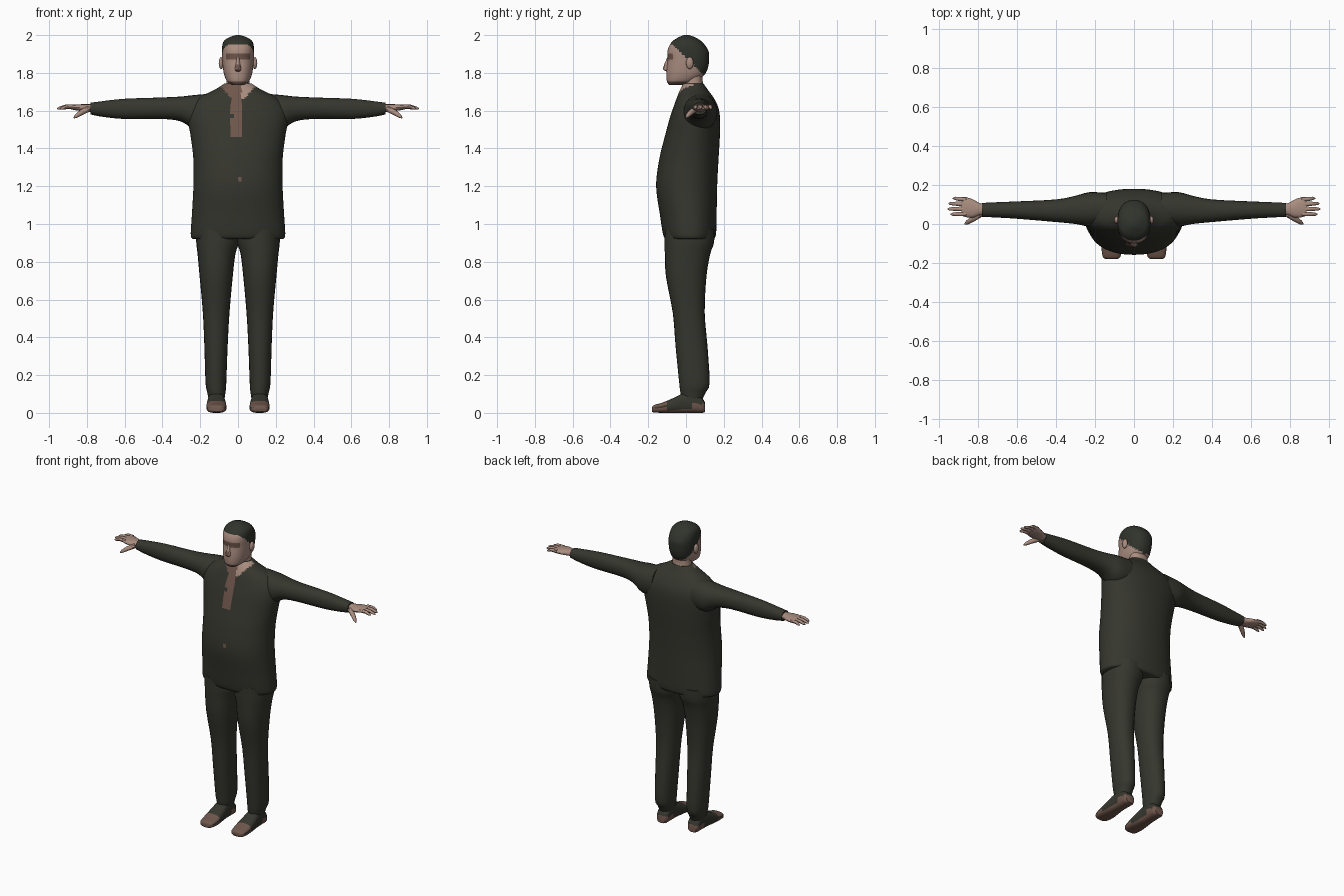
import bpy, bmesh, math
from mathutils import Vector

if "Cube" in bpy.data.objects:
    bpy.data.objects.remove(bpy.data.objects["Cube"])


def material(name, rgb):
    m = bpy.data.materials.new(name)
    m.diffuse_color = (*rgb, 1)
    m.use_nodes = True
    m.node_tree.nodes["Principled BSDF"].inputs["Base Color"].default_value = m.diffuse_color
    return m


CLOTH = material("dark olive cloth", (0.036, 0.037, 0.027))
SKIN = material("skin", (0.40, 0.265, 0.215))
BROWN = material("warm brown", (0.16, 0.095, 0.072))
HAIR = material("dark hair", (0.030, 0.033, 0.025))


def catmull(p0, p1, p2, p3, t):
    return [0.5 * (2 * b + (c - a) * t + (2 * a - 5 * b + 4 * c - d) * t * t
                   + (3 * b - a - 3 * c + d) * t ** 3)
            for a, b, c, d in zip(p0, p1, p2, p3)]


def resample(rings, steps):
    out = []
    last = len(rings) - 1
    for i in range(last):
        p0, p3 = rings[max(i - 1, 0)], rings[min(i + 2, last)]
        out += [catmull(p0, rings[i], rings[i + 1], p3, k / steps) for k in range(steps)]
    return out + [list(rings[-1])]


def finish(bm, name, mats, rule=None, mirror=False):
    bmesh.ops.recalc_face_normals(bm, faces=bm.faces)
    bm.normal_update()
    if rule:
        for f in bm.faces:
            f.material_index = rule(f.calc_center_median(), f.normal)
    me = bpy.data.meshes.new(name)
    bm.to_mesh(me)
    bm.free()
    ob = bpy.data.objects.new(name, me)
    bpy.context.collection.objects.link(ob)
    for m in mats:
        me.materials.append(m)
    bpy.ops.object.select_all(action='DESELECT')
    ob.select_set(True)
    bpy.context.view_layer.objects.active = ob
    bpy.ops.object.shade_smooth_by_angle(angle=math.radians(45))
    if mirror:
        ob.modifiers.new("mirror", 'MIRROR').use_mirror_merge = False
    return ob


def loft(name, axis, rings, mats, n=24, steps=3, power=2.2, rule=None, mirror=False):
    """Rings are (position, low u, high u, low v, high v) along an axis."""
    bm = bmesh.new()
    rows = []
    for t, u0, u1, v0, v1 in resample(rings, steps):
        row = []
        for k in range(n):
            a = 2 * math.pi * k / n
            c, s = math.cos(a), math.sin(a)
            u = (u0 + u1) / 2 + (u1 - u0) / 2 * math.copysign(abs(c) ** (2 / power), c)
            v = (v0 + v1) / 2 + (v1 - v0) / 2 * math.copysign(abs(s) ** (2 / power), s)
            row.append(bm.verts.new({'x': (t, u, v), 'y': (u, t, v), 'z': (u, v, t)}[axis]))
        rows.append(row)
    for a, b in zip(rows, rows[1:]):
        for k in range(n):
            j = (k + 1) % n
            bm.faces.new((a[k], a[j], b[j], b[k]))
    bm.faces.new(rows[0])
    bm.faces.new(rows[-1])
    return finish(bm, name, mats, rule, mirror)


def sphere(name, loc, size, mats, mirror=False):
    bm = bmesh.new()
    bmesh.ops.create_uvsphere(bm, u_segments=12, v_segments=8, radius=1)
    for v in bm.verts:
        v.co = Vector(a * b for a, b in zip(v.co, size)) + Vector(loc)
    return finish(bm, name, mats, None, mirror)


def finger(name, points, radii):
    """Tapered tube through a few points, mirrored to the other hand."""
    bm = bmesh.new()
    direction = (Vector(points[-1]) - Vector(points[0])).normalized()
    side = direction.cross(Vector((0, 0, 1))).normalized()
    up = side.cross(direction)
    rows = []
    for p, r in zip(points, radii):
        rows.append([bm.verts.new(Vector(p) + r * (math.cos(a) * side + math.sin(a) * up))
                     for a in (math.tau * k / 8 for k in range(8))])
    for a, b in zip(rows, rows[1:]):
        for k in range(8):
            bm.faces.new((a[k], a[(k + 1) % 8], b[(k + 1) % 8], b[k]))
    bm.faces.new(rows[0])
    bm.faces.new(rows[-1])
    return finish(bm, name, [SKIN], None, True)


# Long shirt with an open collar and front placket
def shirt_rule(c, nrm):
    if c.y > 0.04:
        return 0
    opening = 0.03 + 0.9 * max(c.z - 1.66, 0)
    if c.z > 1.66 and 0.018 < c.x < opening:
        return 1
    if c.z > 1.63 and -opening < c.x <= 0.018:
        return 2
    if c.z > 1.46 and -0.032 < c.x < 0.017:
        return 2
    return 2 if 1.22 < c.z < 1.26 and 0 < c.x < 0.014 else 0


def body(z, w, front, back):
    return (z, -w, w, front, back)


loft("shirt", 'z', [
    body(0.92, 0.235, -0.10, 0.14), body(0.94, 0.25, -0.12, 0.158),
    body(1.05, 0.244, -0.138, 0.162), body(1.20, 0.236, -0.158, 0.165),
    body(1.34, 0.236, -0.142, 0.172), body(1.46, 0.25, -0.113, 0.179),
    body(1.56, 0.266, -0.086, 0.18), body(1.62, 0.255, -0.066, 0.17),
    body(1.67, 0.205, -0.048, 0.145), body(1.71, 0.125, -0.032, 0.116),
    body(1.745, 0.07, -0.012, 0.092)],
    [CLOTH, SKIN, BROWN], n=96, steps=6, rule=shirt_rule)

# Sleeves
loft("sleeve", 'x', [
    (0.14, 0.0, 0.16, 1.50, 1.69), (0.23, -0.012, 0.163, 1.50, 1.683),
    (0.30, 0.0, 0.145, 1.542, 1.675), (0.40, 0.01, 0.126, 1.556, 1.67),
    (0.60, 0.027, 0.116, 1.556, 1.663), (0.72, 0.034, 0.111, 1.568, 1.65),
    (0.78, 0.037, 0.108, 1.58, 1.642)], [CLOTH], mirror=True)

# Hands: palm, four fingers and thumb
loft("palm", 'x', [
    (0.75, 0.048, 0.10, 1.592, 1.635), (0.79, 0.045, 0.107, 1.594, 1.634),
    (0.83, 0.032, 0.128, 1.598, 1.634), (0.87, 0.037, 0.138, 1.604, 1.632),
    (0.885, 0.045, 0.134, 1.608, 1.629)], [SKIN], n=16, mirror=True)
for i, (y, tip_x, tip_y) in enumerate([(0.126, 0.93, 0.132), (0.103, 0.952, 0.105),
                                       (0.078, 0.957, 0.077), (0.052, 0.942, 0.05)]):
    mid = (0.87 + tip_x) / 2
    finger(f"finger_{i + 1}",
           [(0.86, y, 1.62), (mid, (y + tip_y) / 2, 1.621), (tip_x - 0.01, tip_y, 1.613),
            (tip_x, tip_y, 1.61)], [0.012, 0.0105, 0.008, 0.003])
finger("thumb", [(0.79, 0.05, 1.61), (0.83, 0.025, 1.59), (0.855, 0.008, 1.573),
                 (0.868, 0.0, 1.562)], [0.016, 0.015, 0.011, 0.004])

# Trouser legs
loft("trouser_leg", 'z', [
    (0.07, 0.072, 0.155, -0.02, 0.085), (0.11, 0.066, 0.163, -0.03, 0.105),
    (0.16, 0.062, 0.172, -0.036, 0.125), (0.35, 0.055, 0.178, -0.055, 0.114),
    (0.53, 0.045, 0.186, -0.07, 0.099), (0.72, 0.028, 0.203, -0.106, 0.108),
    (0.84, 0.014, 0.214, -0.112, 0.128), (0.90, -0.004, 0.221, -0.113, 0.148),
    (0.97, -0.006, 0.222, -0.112, 0.152)], [CLOTH], mirror=True)


# Shoes with brown toe, heel and sole
def shoe_rule(c, nrm):
    heel = c.y > 0.035 and c.z < 0.05
    toe = c.y < -0.1 and (nrm.z > 0.35 or c.z < 0.025)
    return 1 if nrm.z < -0.5 or heel or toe else 0


loft("shoe", 'y', [
    (-0.18, 0.085, 0.145, 0.006, 0.03), (-0.168, 0.07, 0.16, 0.002, 0.042),
    (-0.12, 0.061, 0.167, 0, 0.056), (-0.06, 0.064, 0.165, 0, 0.082),
    (-0.01, 0.069, 0.16, 0, 0.105), (0.05, 0.07, 0.157, 0, 0.105),
    (0.085, 0.074, 0.153, 0, 0.08), (0.10, 0.085, 0.143, 0.004, 0.055)],
    [CLOTH, BROWN], power=2.8, rule=shoe_rule, mirror=True)

# Neck
loft("neck", 'z', [
    (1.66, -0.075, 0.075, -0.03, 0.105), (1.72, -0.066, 0.066, -0.012, 0.095),
    (1.76, -0.06, 0.06, -0.005, 0.088), (1.82, -0.06, 0.06, -0.005, 0.088)], [SKIN])


# Head with hair cap, shaded eye band and chin
def head_rule(c, nrm):
    if c.z > 1.953 or (c.z > 1.772 and c.y > -0.07 + (1.95 - c.z)):
        return 2
    eyes = c.y < -0.03 and 1.868 < c.z < 1.902 and abs(c.x) < 0.064
    chin = c.z < 1.753 and c.y < 0
    return 1 if eyes or chin else 0


loft("head", 'z', [
    body(1.737, 0.034, -0.09, -0.01), body(1.755, 0.058, -0.101, 0.05),
    body(1.79, 0.073, -0.104, 0.098), body(1.83, 0.08, -0.102, 0.117),
    body(1.87, 0.084, -0.097, 0.122), body(1.91, 0.085, -0.099, 0.121),
    body(1.945, 0.083, -0.088, 0.102), body(1.972, 0.072, -0.066, 0.076),
    body(1.99, 0.042, -0.036, 0.045), body(2.0, 0.012, -0.012, 0.016)],
    [SKIN, BROWN, HAIR], n=48, steps=5, power=2.3, rule=head_rule)

# Nose, brown on its front ridge and underside
loft("nose", 'z', [
    (1.808, -0.012, 0.012, -0.106, -0.085), (1.82, -0.017, 0.017, -0.121, -0.085),
    (1.845, -0.012, 0.012, -0.115, -0.085), (1.885, -0.006, 0.006, -0.098, -0.08)],
    [SKIN, BROWN], n=12,
    rule=lambda c, nrm: 1 if c.z < 1.845 and (abs(c.x) < 0.011 or nrm.z < -0.5) else 0)

# Ears
sphere("ear", (0.089, 0.02, 1.852), (0.013, 0.02, 0.032), [SKIN], mirror=True)
